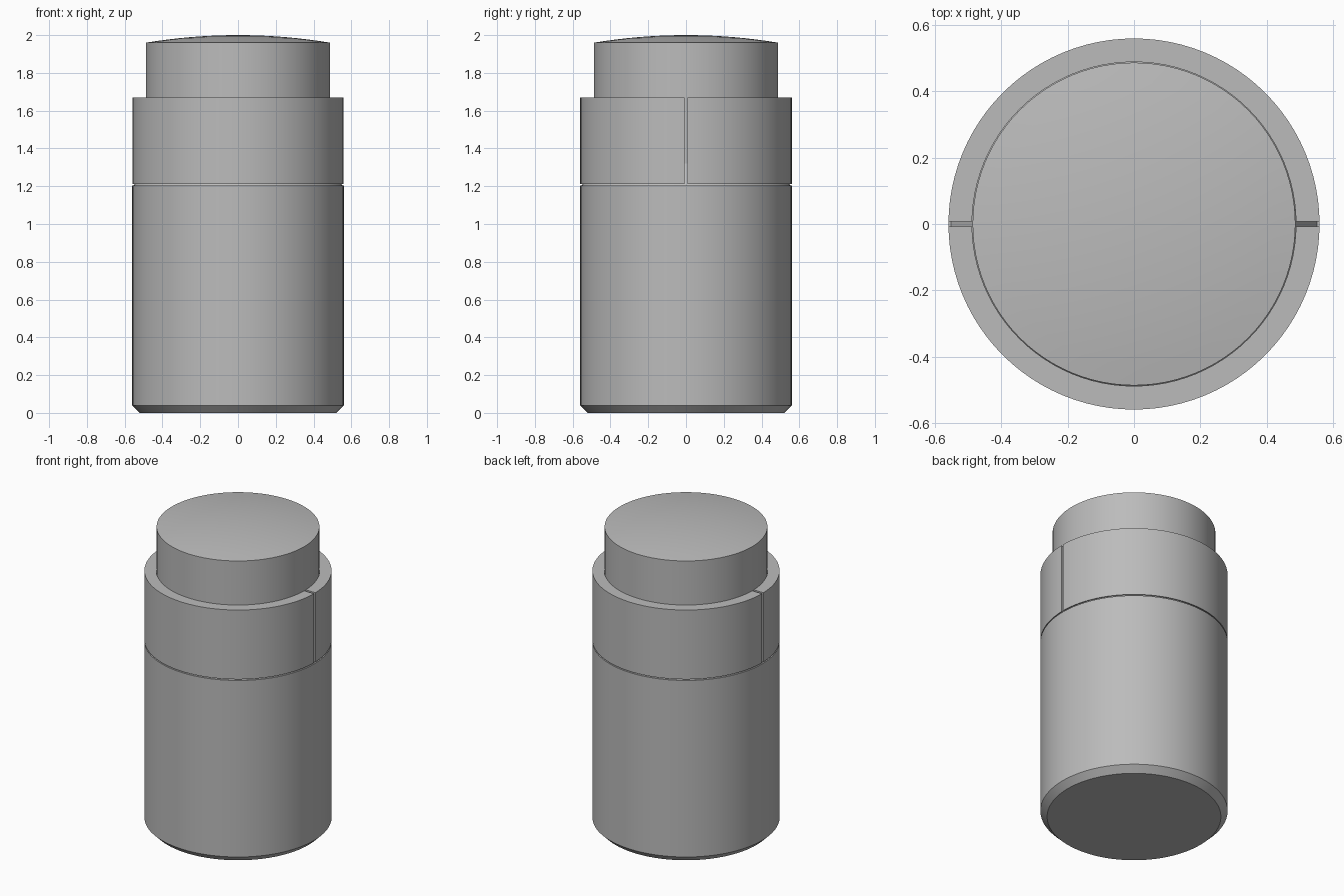
import bpy, bmesh, math

STEPS = 96
R_BODY, R_PIN, SLOT = 0.56, 0.487, 0.008

cube = bpy.data.objects.get("Cube")
if cube:
    bpy.data.objects.remove(cube, do_unlink=True)

# Plain grey metal
grey = bpy.data.materials.new("grey metal")
colour = (0.5, 0.5, 0.5, 1)
grey.use_nodes = True
grey.diffuse_color = colour
grey.node_tree.nodes["Principled BSDF"].inputs["Base Color"].default_value = colour


def lathe(profile, closed=False):
    """Turn (radius, z) points about the z axis."""
    bm = bmesh.new()
    verts = [bm.verts.new((r, 0, z)) for r, z in profile]
    pairs = list(zip(verts, verts[1:]))
    if closed:
        pairs.append((verts[-1], verts[0]))
    edges = [bm.edges.new(p) for p in pairs]
    bmesh.ops.spin(bm, geom=verts + edges, cent=(0, 0, 0), axis=(0, 0, 1),
                   angle=math.tau, steps=STEPS, use_duplicate=False)
    bmesh.ops.remove_doubles(bm, verts=bm.verts, dist=1e-5)
    return bm


def finish(name, bm):
    bmesh.ops.recalc_face_normals(bm, faces=bm.faces)
    mesh = bpy.data.meshes.new(name)
    bm.to_mesh(mesh)
    bm.free()
    mesh.materials.append(grey)
    obj = bpy.data.objects.new(name, mesh)
    bpy.context.collection.objects.link(obj)
    bpy.ops.object.select_all(action="DESELECT")
    obj.select_set(True)
    bpy.context.view_layer.objects.active = obj
    bpy.ops.object.shade_smooth_by_angle(angle=math.radians(25))


# Lower body: chamfered foot and tapered seat under the collar
finish("lower_body", lathe([(0, 0), (0.52, 0), (R_BODY, 0.04), (R_BODY, 1.205),
                            (0.552, 1.205), (R_PIN, 1.32), (0, 1.32)]))

# Centre plunger with a shallow domed top
rim, rise = 1.96, 0.04
sphere_r = (R_PIN ** 2 + rise ** 2) / (2 * rise)
dome = []
for i in range(9):
    r = R_PIN * (1 - i / 8)
    dome.append((r, 2 - sphere_r + math.sqrt(sphere_r ** 2 - r ** 2)))
finish("plunger", lathe([(0, 1.3), (R_PIN, 1.3), (R_PIN, rim)] + dome[1:]))

# Split collar: two half rings with a slot on each side
for name, side in (("front_collar", -1), ("back_collar", 1)):
    ring = lathe([(R_BODY, 1.213), (R_BODY, 1.67), (R_PIN + 0.002, 1.67),
                  (R_PIN + 0.002, 1.325), (0.554, 1.213)], closed=True)
    geom = ring.verts[:] + ring.edges[:] + ring.faces[:]
    bmesh.ops.bisect_plane(ring, geom=geom, plane_co=(0, side * SLOT, 0),
                           plane_no=(0, side, 0), clear_inner=True)
    bmesh.ops.holes_fill(ring, edges=[e for e in ring.edges if e.is_boundary], sides=0)
    finish(name, ring)
